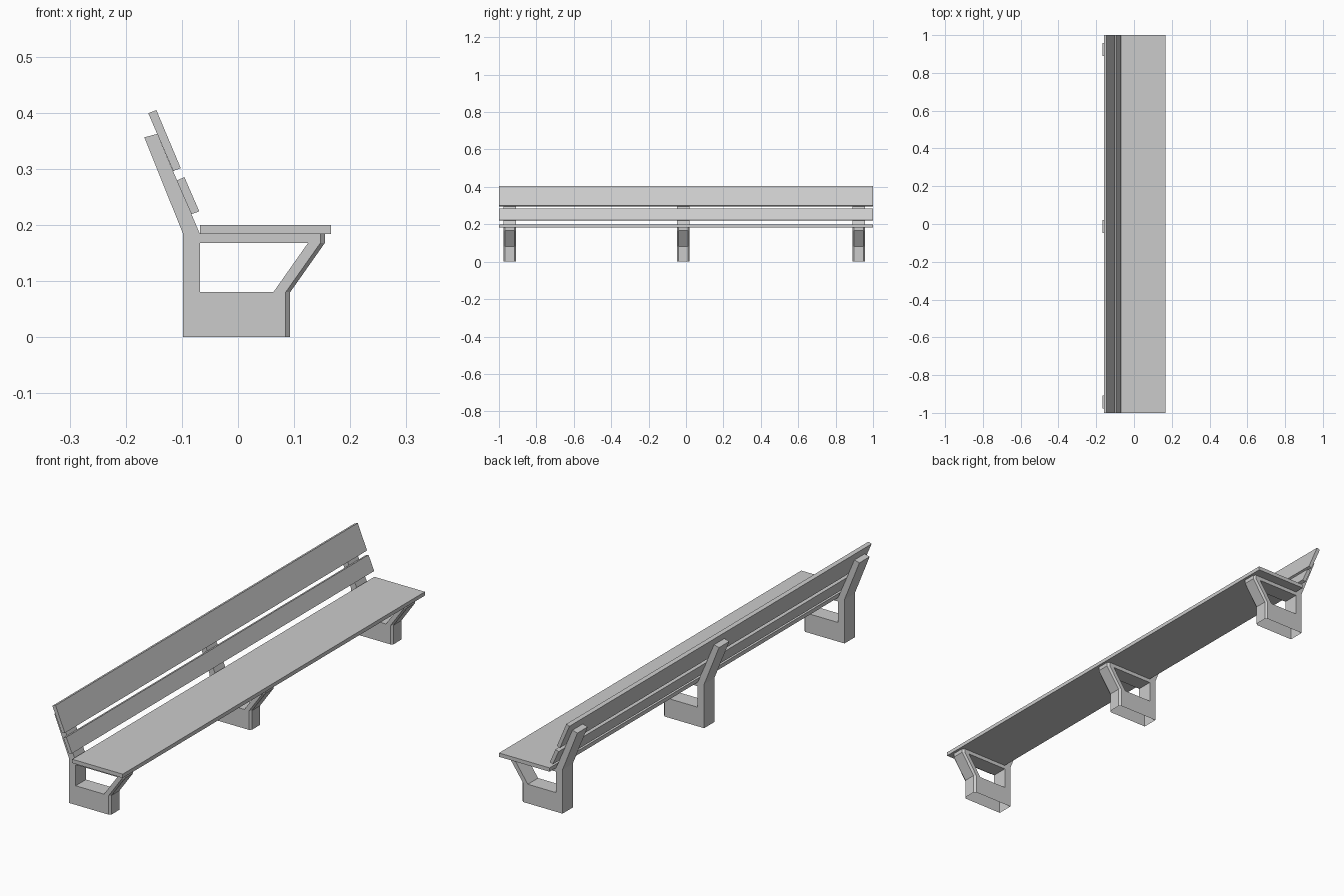
import bpy, bmesh

if "Cube" in bpy.data.objects:
    bpy.data.objects.remove(bpy.data.objects["Cube"])

HALF, CH = 0.034, 0.008  # half thickness of a support and its front chamfer

# Side outline (x, z, chamfered?) and window outline of a support
OUTER = [(-.098, 0, 0), (.093, 0, 1), (.093, .08, 1), (.155, .168, 1), (.155, .184, 1),
         (-.068, .184, 0), (-.144, .362, 0), (-.167, .356, 0), (-.098, .184, 0)]
WINDOW = [(-.068, .08, 0), (.063, .08, 0), (.125, .168, 0), (-.068, .168, 0)]


def finish(bm, name):
    bmesh.ops.recalc_face_normals(bm, faces=bm.faces[:])
    mesh = bpy.data.meshes.new(name)
    bm.to_mesh(mesh)
    bm.free()
    obj = bpy.data.objects.new(name, mesh)
    bpy.context.collection.objects.link(obj)
    return obj


def ring(bm, pts, y, inset=0.0):
    return [bm.verts.new((x - inset * c, y, z)) for x, z, c in pts]


def bridge(bm, a, b, skip=()):
    n = len(a)
    for i in range(n):
        if i not in skip:
            j = (i + 1) % n
            bm.faces.new((a[i], a[j], b[j], b[i]))


def loop_edges(bm, r):
    out = []
    for i in range(len(r)):
        a, b = r[i], r[(i + 1) % len(r)]
        out.append(bm.edges.get((a, b)) or bm.edges.new((a, b)))
    return out


def support(name, y):
    bm = bmesh.new()
    outer = [ring(bm, OUTER, o, inset) for o, inset in
             ((-HALF, CH), (-HALF + CH, 0), (HALF - CH, 0), (HALF, CH))]
    inner = [ring(bm, WINDOW, o) for o in (-HALF, HALF)]
    for a, b in zip(outer, outer[1:]):
        bridge(bm, a, b, skip=(0,))  # underside is open
    bridge(bm, *inner)
    for o, i in ((outer[0], inner[0]), (outer[-1], inner[1])):
        bmesh.ops.triangle_fill(bm, use_beauty=True,
                                edges=loop_edges(bm, o) + loop_edges(bm, i))
    bmesh.ops.dissolve_limit(bm, angle_limit=0.01, verts=bm.verts[:], edges=bm.edges[:])
    finish(bm, name).location.y = y


def plank(name, pts):
    bm = bmesh.new()
    profile = [(x, z, 0) for x, z in pts]
    a, b = ring(bm, profile, -1), ring(bm, profile, 1)
    bridge(bm, a, b)
    bm.faces.new(a)
    bm.faces.new(b)
    finish(bm, name)


# Three concrete supports
for name, y in (("support_left", -.943), ("support_middle", -.014), ("support_right", .923)):
    support(name, y)

# Seat board and two backrest slats
plank("seat", [(-.068, .184), (.166, .184), (.166, .2), (-.068, .2)])
plank("back_slat_upper", [(-.160, .399), (-.1455, .4045), (-.102, .301), (-.1155, .296)])
plank("back_slat_lower", [(-.1095, .279), (-.0955, .285), (-.069, .224), (-.083, .219)])
